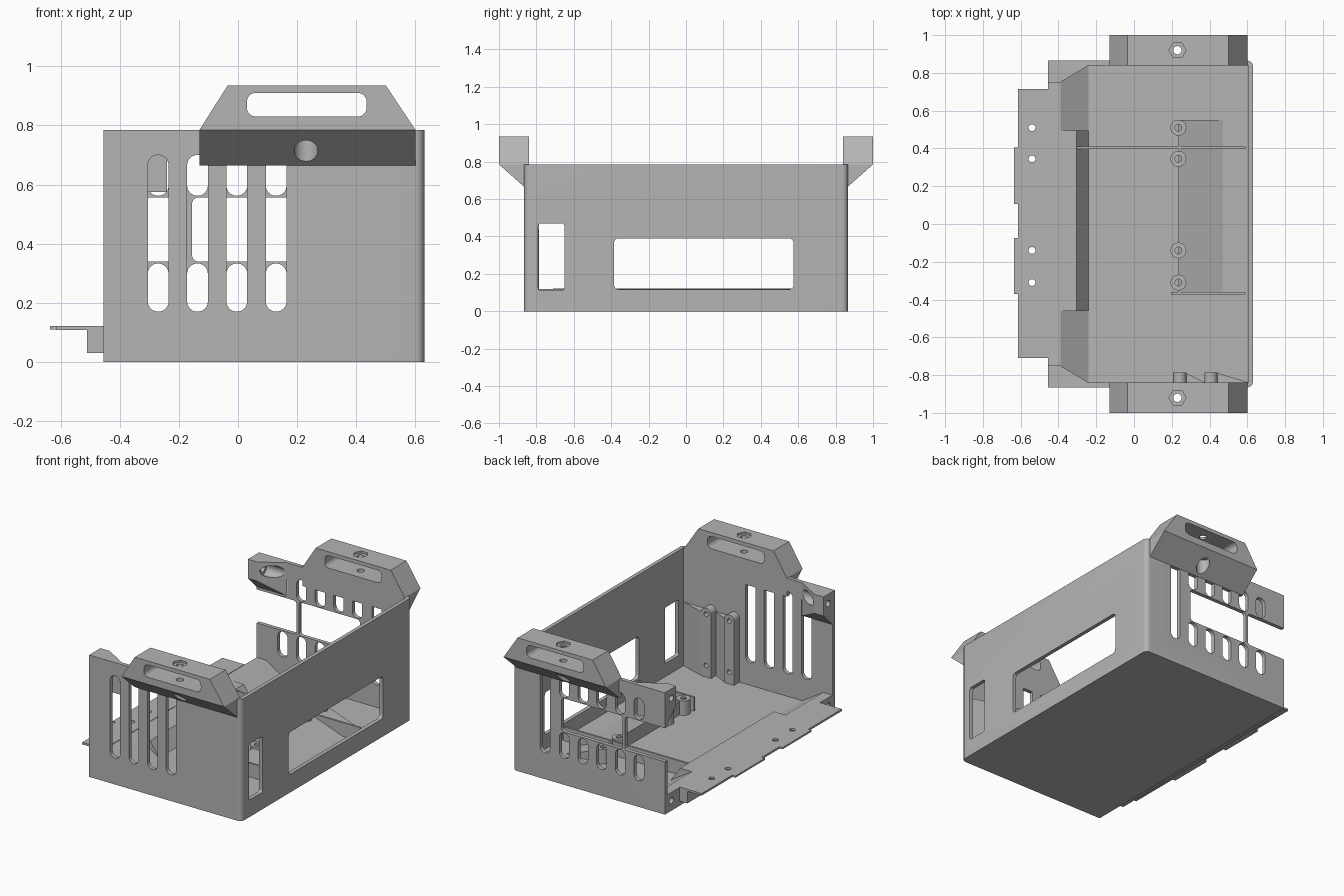
import bpy, bmesh, math
from math import cos, sin, pi

cube = bpy.data.objects.get("Cube")
if cube:
    bpy.data.objects.remove(cube)

grey = bpy.data.materials.new("plain grey")
grey.use_nodes = True
COLOUR = (0.46, 0.46, 0.46, 1)
grey.diffuse_color = COLOUR
grey.node_tree.nodes["Principled BSDF"].inputs["Base Color"].default_value = COLOUR

AXES = {"x": lambda u, v, w: (w, u, v),
        "y": lambda u, v, w: (u, w, v),
        "z": lambda u, v, w: (u, v, w)}


def prism(name, points, axis, a, b):
    """Extrude a flat outline along an axis from a to b."""
    place = AXES[axis]
    bm = bmesh.new()
    low = [bm.verts.new(place(u, v, a)) for u, v in points]
    high = [bm.verts.new(place(u, v, b)) for u, v in points]
    bm.faces.new(low)
    bm.faces.new(high)
    n = len(points)
    for i in range(n):
        j = (i + 1) % n
        bm.faces.new((low[i], low[j], high[j], high[i]))
    bmesh.ops.recalc_face_normals(bm, faces=bm.faces)
    mesh = bpy.data.meshes.new(name)
    bm.to_mesh(mesh)
    bm.free()
    mesh.materials.append(grey)
    obj = bpy.data.objects.new(name, mesh)
    bpy.context.collection.objects.link(obj)
    return obj


def rect(u0, u1, v0, v1):
    return [(u0, v0), (u1, v0), (u1, v1), (u0, v1)]


def rounded(u0, u1, v0, v1, r, steps=8):
    pts = []
    corners = [(u1 - r, v1 - r), (u0 + r, v1 - r), (u0 + r, v0 + r), (u1 - r, v0 + r)]
    for k, (cu, cv) in enumerate(corners):
        for i in range(steps + 1):
            t = (k + i / steps) * pi / 2
            pts.append((cu + r * cos(t), cv + r * sin(t)))
    return pts


def ring(u, v, r, n=24):
    return [(u + r * cos(2 * pi * i / n), v + r * sin(2 * pi * i / n)) for i in range(n)]


def slot(x, z0, z1, w=0.07):
    return rounded(x - w / 2, x + w / 2, z0, z1, w / 2 - 0.0005)


def cut(target, points, axis, a, b):
    cutter = prism("cutter", points, axis, a, b)
    cutter.hide_render = True
    mod = target.modifiers.new("cut", "BOOLEAN")
    mod.operation = "DIFFERENCE"
    mod.solver = "EXACT"
    mod.object = cutter
    bpy.context.view_layer.objects.active = target
    bpy.ops.object.modifier_apply(modifier=mod.name)
    bpy.data.objects.remove(cutter)


X0, X1, Y, T, H = -0.455, 0.63, 0.865, 0.025, 0.785
FLOOR, LIP = 0.025, 0.118

# Outer plan with rounded corners on the closed side
arc = [(X1 - 0.03 + 0.03 * cos(t * pi / 12), Y - 0.03 + 0.03 * sin(t * pi / 12)) for t in range(7)]
half = [(x, -y) for x, y in reversed(arc)]
plan = [(X0, -Y)] + half + arc + [(X0, Y)]
inner = [(X0, Y - T), (X1 - T, Y - T), (X1 - T, T - Y), (X0, T - Y)]

floor = prism("floor", plan, "z", 0, FLOOR)
walls = prism("walls", plan + inner, "z", 0, H)

# Vents in front and back walls
slots_x = [-0.27 + 0.133 * i for i in range(5)]
for x in slots_x[:4]:
    cut(walls, slot(x, 0.17, 0.70), "y", -0.9, -0.8)
for x in slots_x:
    cut(walls, slot(x, 0.17, 0.333), "y", 0.8, 0.9)
    cut(walls, slot(x, 0.562, 0.70), "y", 0.8, 0.9)
cut(walls, slot(0.40, 0.17, 0.70), "y", 0.8, 0.9)
cut(walls, rounded(-0.155, 0.28, 0.34, 0.556, 0.02), "y", 0.8, 0.9)
cut(walls, rounded(-0.6, -0.171, 0.34, 0.556, 0.02), "y", 0.8, 0.9)

# Windows in the side wall
cut(walls, rounded(-0.79, -0.65, 0.11, 0.47, 0.015), "x", 0.55, 0.7)
cut(walls, rounded(-0.385, 0.575, 0.117, 0.39, 0.025), "x", 0.55, 0.7)

# Handles and upper corner lugs, mirrored front and back
for s, side in ((-1, "front"), (1, "back")):
    def near(pts):
        return [(s * y, z) for y, z in pts]

    def span(a, b):
        return sorted((s * a, s * b))

    body = near([(1, H), (1, 0.935), (0.84, 0.935), (0.84, 0.665), (0.865, 0.665)])
    handle = prism(side + "_handle", body, "x", -0.13, 0.60)
    lo, hi = span(0.7, 1.1)
    cut(handle, [(-0.13, H), (-0.035, 0.935), (-0.035, 1), (-0.3, 1), (-0.3, H)], "y", lo, hi)
    cut(handle, [(0.60, H), (0.50, 0.935), (0.50, 1), (0.8, 1), (0.8, H)], "y", lo, hi)
    cut(handle, rounded(0.03, 0.435, 0.83, 0.91, 0.03), "y", lo, hi)
    cut(handle, ring(0.23, s * 0.92, 0.022), "z", 0.75, 1)
    cut(handle, ring(0.23, s * 0.92, 0.045, 6), "z", 0.922, 1)
    cut(handle, ring(0.23, s * 0.92, 0.04), "z", 0.6, 0.775)

    lug_plan = [(X0, s * 0.84), (X0, s * 0.75), (-0.39, s * 0.75), (-0.24, s * 0.84)]
    lug = prism(side + "_upper_lug", lug_plan, "z", 0.575, H)
    cut(lug, near([(0.842, 0.57), (0.74, 0.672), (0.74, 0.57)]), "x", -0.5, -0.2)
    cut(lug, ring(s * 0.797, 0.725, 0.02), "x", -0.5, -0.2)
    cut(lug, ring(s * 0.797, 0.725, 0.038), "x", -0.38, -0.2)

# Raised sill along the open side


def sill(name, x_top, y0, y1):
    pts = [(X0, 0), (X0, LIP), (x_top, LIP), (-0.24, FLOOR), (-0.24, 0)]
    return prism(name, pts, "y", y0, y1)


sill("sill_middle", -0.305, -0.46, 0.495)
for name, y0, y1, hole in (("sill_front", -0.84, -0.46, -0.797), ("sill_back", 0.495, 0.84, 0.797)):
    end = sill(name, -0.39, y0, y1)
    cut(end, ring(hole, 0.065, 0.02), "x", -0.5, -0.40)

ledge = prism("ledge", rect(-0.613, X0, -0.71, 0.715), "z", 0.108, 0.121)
prism("ledge_support", rect(-0.51, X0, -0.71, 0.715), "z", 0.03, 0.108)
for y0, y1 in ((0.105, 0.405), (-0.37, -0.075)):
    prism("ledge_tab", rect(-0.635, -0.613, y0, y1), "z", 0.110, 0.121)

# Standoffs and matching ledge holes
for y in (0.51, 0.345, -0.14, -0.31):
    cut(ledge, ring(-0.54, y, 0.018), "z", 0.05, 0.2)
    boss = prism("standoff", ring(0.235, y, 0.042), "z", 0.01, LIP)
    cut(boss, ring(0.235, y, 0.018), "z", 0.04, 0.2)

# Floor ramp and ribs
prism("floor_ramp", [(0.235, 0.01), (0.235, 0.11), (0.47, FLOOR), (0.47, 0.01)], "y", -0.365, 0.55)
prism("long_rib", rect(-0.305, 0.59, 0.01, 0.114), "y", 0.397, 0.410)
prism("short_rib", rect(0.195, 0.59, 0.01, 0.114), "y", -0.372, -0.360)

# Mounting posts with gussets on the inside of the front wall
for x, reach in ((0.242, 0.375), (0.407, 0.604)):
    top = [(x + 0.035 * cos(pi * i / 12), 0.435 + 0.035 * sin(pi * i / 12)) for i in range(13)]
    post = prism("mounting_post", [(x - 0.035, 0.01), (x + 0.035, 0.01)] + top, "y", -0.845, -0.785)
    for z in (0.10, 0.43):
        cut(post, ring(x, z, 0.015), "y", -0.83, -0.7)
    prism("post_gusset", [(x + 0.03, -0.787), (x + 0.03, -0.845), (reach, -0.845), (reach, -0.838)],
          "z", 0.01, 0.435)

# Smooth the round surfaces, keep edges sharp
bpy.ops.object.select_all(action="DESELECT")
for obj in bpy.context.scene.objects:
    if obj.type == "MESH":
        obj.select_set(True)
        bpy.context.view_layer.objects.active = obj
bpy.ops.object.shade_smooth_by_angle(angle=math.radians(28))
